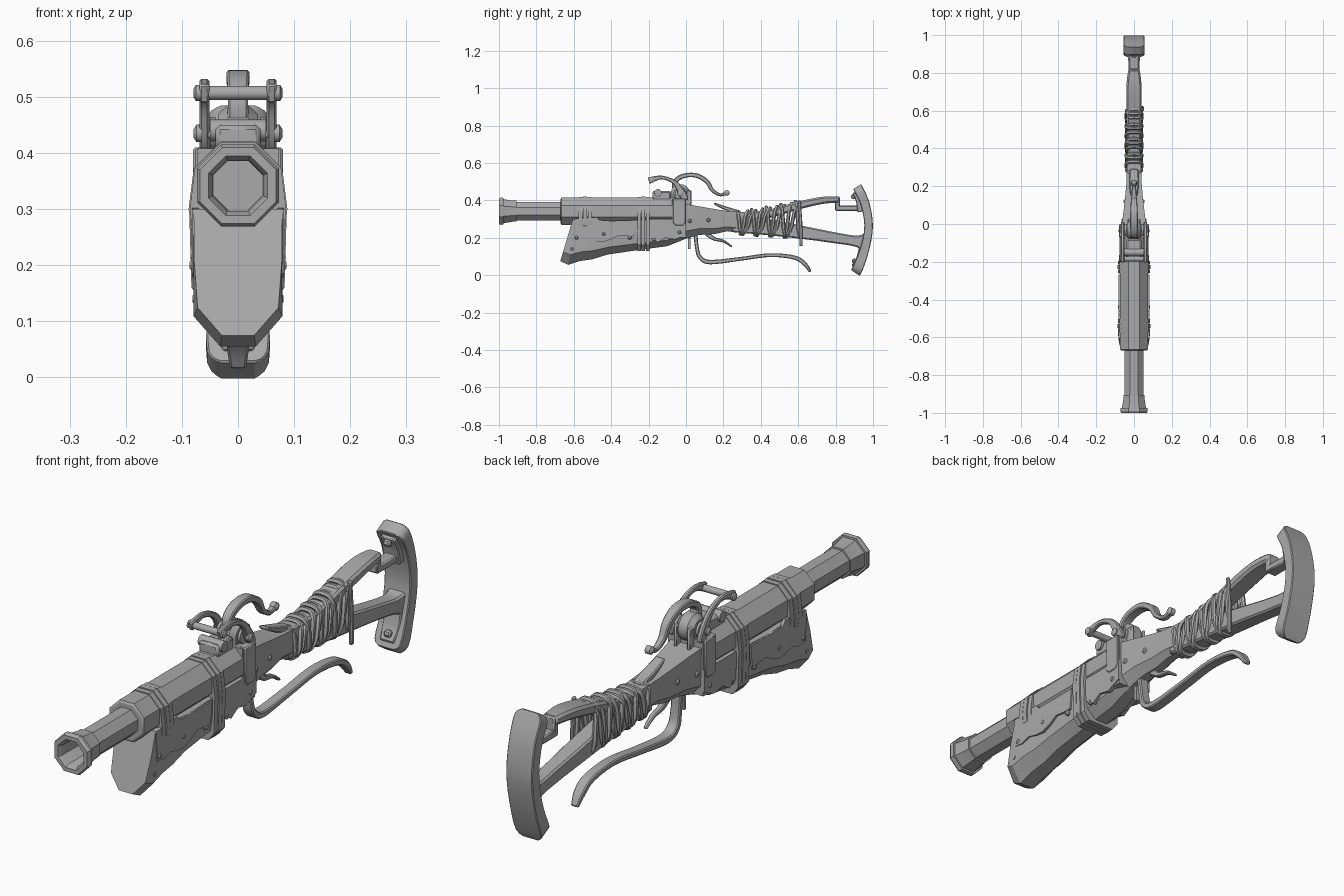
import bpy, bmesh, math, random
from mathutils import Vector

random.seed(4)
grey = bpy.data.materials.new("worn_grey")
grey.diffuse_color = (0.4, 0.4, 0.4, 1)


def finish(name, bm, bevel=0.0):
    bmesh.ops.recalc_face_normals(bm, faces=bm.faces)
    me = bpy.data.meshes.new(name)
    bm.to_mesh(me)
    bm.free()
    me.materials.append(grey)
    ob = bpy.data.objects.new(name, me)
    bpy.context.collection.objects.link(ob)
    if bevel:
        m = ob.modifiers.new("bevel", 'BEVEL')
        m.width, m.segments, m.limit_method = bevel, 1, 'ANGLE'
        m.angle_limit = math.radians(50)
    return ob


def skin(name, rings, caps=True, loop=False, bevel=0.0):
    """Join equal-length rings of points into a surface."""
    bm = bmesh.new()
    vs = [[bm.verts.new(p) for p in r] for r in rings]
    n = len(vs[0])
    pairs = list(zip(vs, vs[1:])) + ([(vs[-1], vs[0])] if loop else [])
    for a, b in pairs:
        for i in range(n):
            bm.faces.new((a[i], a[(i + 1) % n], b[(i + 1) % n], b[i]))
    if caps and not loop:
        bm.faces.new(vs[0])
        bm.faces.new(vs[-1])
    return finish(name, bm, bevel)


def smooth_path(pts, steps):
    """Catmull-Rom through tuples of any size."""
    out = []
    for i in range(len(pts) - 1):
        p = [pts[max(i - 1, 0)], pts[i], pts[i + 1], pts[min(i + 2, len(pts) - 1)]]
        for k in range(steps):
            t = k / steps
            out.append([0.5 * (2 * b + (c - a) * t + (2 * a - 5 * b + 4 * c - d) * t * t
                               + (3 * b - a - 3 * c + d) * t ** 3) for a, b, c, d in zip(*p)])
    return out + [list(pts[-1])]


def strip(name, pts, x=0.0, steps=5, bevel=0.004):
    """Bar in the side plane: points are (y, z, thickness, half_width)."""
    path = smooth_path(pts, steps) if steps > 1 else pts
    rings = []
    for i, (y, z, th, w) in enumerate(path):
        a, b = path[max(i - 1, 0)], path[min(i + 1, len(path) - 1)]
        d = Vector((b[0] - a[0], b[1] - a[1])).normalized() * th / 2
        rings.append([(x + sx * w, y - sd * d.y, z + sd * d.x)
                      for sx, sd in ((-1, -1), (1, -1), (1, 1), (-1, 1))])
    return skin(name, rings, bevel=bevel)


def box(name, x, y, z, bevel=0.0):
    return skin(name, [[(x[0], yy, z[0]), (x[1], yy, z[0]), (x[1], yy, z[1]), (x[0], yy, z[1])]
                       for yy in y], bevel=bevel)


def pin(name, prof, y, z, n=14):
    """Turned part on the x axis: prof is (x, radius)."""
    return skin(name, [[(x, y + r * math.cos(2 * math.pi * i / n), z + r * math.sin(2 * math.pi * i / n))
                        for i in range(n)] for x, r in prof])


def octagon(name, prof, z, **kw):
    """Octagonal part along y: prof is (y, apothem)."""
    k = 1 / math.cos(math.pi / 8)
    ang = [math.pi / 8 + i * math.pi / 4 for i in range(8)]
    return skin(name, [[(r * k * math.cos(a), y, z + r * k * math.sin(a)) for a in ang]
                       for y, r in prof], **kw)


def plate(name, outline, x0, x1, bevel=0.0):
    return skin(name, [[(x, y, z) for y, z in outline] for x in (x0, x1)], bevel=bevel)


# --- barrel with flared, bored muzzle, and its heavier jacket
octagon("barrel", [(-0.62, 0.05), (-0.905, 0.05), (-0.905, 0.056), (-0.925, 0.056), (-0.975, 0.064),
                   (-0.975, 0.071), (-0.99, 0.073), (-1.0, 0.068), (-1.0, 0.053), (-0.985, 0.045),
                   (-0.80, 0.044)], 0.342)
octagon("barrel_jacket", [(-0.67, 0.066), (-0.665, 0.073), (-0.04, 0.073)], 0.342)


# --- fore stock: lofted, flared and drooping at the front
def stock(name, stations):
    rings = []
    for yt, zt, yb, zb, wt, wb in stations:
        half = [(wt, 0), (wt * 0.9 + wb * 0.1, 0.4), (wb, 0.78), (wb * 0.4, 1)]
        r = [(w, yt + (yb - yt) * t, zt + (zb - zt) * t) for w, t in half]
        rings.append(r + [(-a, b, c) for a, b, c in reversed(r)])
    return skin(name, rings)


stock("fore_stock", [
    (-0.605, 0.30, -0.672, 0.075, 0.079, 0.072), (-0.59, 0.30, -0.63, 0.055, 0.079, 0.079),
    (-0.53, 0.30, -0.57, 0.075, 0.078, 0.076), (-0.47, 0.295, -0.50, 0.085, 0.076, 0.072),
    (-0.40, 0.29, -0.42, 0.11, 0.076, 0.068), (-0.25, 0.295, -0.25, 0.135, 0.076, 0.067),
    (-0.10, 0.30, -0.10, 0.155, 0.075, 0.066), (0.0, 0.30, 0.0, 0.195, 0.07, 0.06)])
# wrist behind the lock
stock("wrist", [(-0.06, 0.39, -0.06, 0.175, 0.066, 0.064), (0.0, 0.38, 0.0, 0.195, 0.064, 0.06),
                (0.07, 0.368, 0.07, 0.215, 0.055, 0.053), (0.155, 0.353, 0.155, 0.22, 0.046, 0.044),
                (0.22, 0.343, 0.22, 0.235, 0.04, 0.037), (0.32, 0.337, 0.32, 0.222, 0.037, 0.034)])

# --- ragged sheet plates, cover rails and lock plates on each side
lower = [(-0.60 + 0.04 * i, 0.195 + random.uniform(-0.02, 0.022)) for i in range(9)]
for s, side in ((-1, "left"), (1, "right")):
    plate("ragged_sheet_" + side, [(-0.605, 0.30)] + lower + [(-0.27, 0.29), (-0.46, 0.29), (-0.48, 0.31)],
          s * 0.07, s * 0.082)
    plate("rear_sheet_" + side, [(-0.19, 0.30), (-0.19, 0.20), (-0.15, 0.175), (-0.11, 0.20), (-0.06, 0.19),
                                 (0.0, 0.215), (0.0, 0.30)], s * 0.06, s * 0.077)
    plate("lock_plate_" + side, [(-0.07, 0.41), (-0.07, 0.28), (-0.055, 0.265), (-0.015, 0.265),
                                 (-0.002, 0.28), (-0.002, 0.41)], s * 0.05, s * 0.08, 0.004)
    for i, (y, z, x) in enumerate([(-0.585, 0.20, 0.08), (-0.44, 0.22, 0.079), (-0.17, 0.19, 0.073),
                                   (-0.035, 0.23, 0.075), (0.02, 0.29, 0.06), (0.12, 0.295, 0.049),
                                   (-0.3, 0.2, 0.077), (-0.61, 0.14, 0.075)]):
        pin(f"rivet_{side}_{i}", [(s * (x - 0.012), 0.011), (s * (x + 0.001), 0.011),
                                  (s * (x + 0.006), 0.006)], y, z, 8)
box("lock_block", (-0.072, 0.072), (-0.075, 0.0), (0.2, 0.408))


# --- straps around jacket and stock
def strap(name, y0, y1, zlow, grow):
    w, c, k = 0.073 + grow, 0.342, 0.0302
    half = [(k, c + w), (w, c + k), (w + 0.009, 0.30), (w + 0.005, zlow + 0.03), (w * 0.75, zlow)]
    loop = half + [(-a, b) for a, b in reversed(half)]
    skin(name, [[(a, y, b) for a, b in loop] for y in (y0, y1)])


for i, y in enumerate((-0.575, -0.55, -0.525)):
    strap(f"front_strap_{i}", y, y + 0.021, 0.235, 0.004 + 0.002 * (i % 2))
for i, y in enumerate((-0.26, -0.237, -0.214)):
    strap(f"middle_strap_{i}", y, y + 0.019, 0.13, 0.003 + 0.002 * (i % 2))

# --- pan, pivot and twin striker arms joined by a rod
box("pan", (-0.04, 0.04), (-0.18, -0.08), (0.40, 0.45), 0.008)
pin("pan_roller", [(-0.05, 0.02), (0.05, 0.02)], -0.15, 0.44)
pin("pivot_pin", [(-0.079, 0.008), (-0.074, 0.016), (-0.064, 0.016), (-0.064, 0.01), (0.064, 0.01),
                  (0.064, 0.016), (0.074, 0.016), (0.079, 0.008)], -0.03, 0.435)
pin("cross_rod", [(-0.079, 0.008), (-0.075, 0.015), (-0.066, 0.015), (-0.066, 0.013), (0.066, 0.013),
                  (0.066, 0.015), (0.075, 0.015), (0.079, 0.008)], -0.185, 0.507)
pin("hammer_hub", [(-0.036, 0.035), (-0.018, 0.052), (0.018, 0.052), (0.036, 0.035)], -0.03, 0.435)
for s, side in ((-1, "left"), (1, "right")):
    strip("striker_arm_" + side, [(-0.2, 0.505, 0.036, 0.009), (-0.13, 0.522, 0.02, 0.009),
                                  (-0.06, 0.495, 0.024, 0.009), (-0.02, 0.435, 0.04, 0.009),
                                  (0.0, 0.40, 0.03, 0.009)], s * 0.06)
    pin("hub_washer_" + side, [(s * 0.04, 0.03), (s * 0.05, 0.03)], -0.03, 0.435)
    box("hub_cheek_" + side, tuple(sorted((s * 0.022, s * 0.034))), (-0.07, 0.03), (0.37, 0.455), 0.006)

# --- S-curved hammer spur ending in a knob
strip("hammer", [(-0.04, 0.43, 0.05, 0.02), (-0.06, 0.495, 0.028, 0.018), (-0.015, 0.53, 0.024, 0.02),
                 (0.055, 0.533, 0.024, 0.02), (0.112, 0.50, 0.024, 0.017), (0.14, 0.455, 0.02, 0.014),
                 (0.18, 0.43, 0.016, 0.012), (0.213, 0.437, 0.018, 0.012)])
pin("hammer_knob", [(-0.016, 0.006), (-0.01, 0.015), (0.01, 0.015), (0.016, 0.006)], 0.218, 0.44)
strip("wrist_tang", [(0.15, 0.385, 0.01, 0.018), (0.18, 0.37, 0.016, 0.022), (0.24, 0.348, 0.022, 0.024),
                     (0.29, 0.335, 0.02, 0.02)])

# --- open skeleton butt: lower bar, upper bar, curved butt plate
strip("lower_butt_bar", [(0.25, 0.28, 0.10, 0.034), (0.45, 0.255, 0.085, 0.034), (0.65, 0.224, 0.067, 0.034),
                         (0.8, 0.199, 0.058, 0.03), (0.91, 0.182, 0.06, 0.032), (0.965, 0.175, 0.11, 0.04)],
      bevel=0.012)
strip("upper_butt_bar", [(0.25, 0.305, 0.06, 0.03), (0.43, 0.325, 0.046, 0.036), (0.6, 0.372, 0.042, 0.04),
                         (0.73, 0.4, 0.038, 0.04), (0.82, 0.404, 0.034, 0.03)], bevel=0.009)
box("upper_bar_step", (-0.025, 0.025), (0.797, 0.823), (0.345, 0.42), 0.005)
box("upper_bar_tail", (-0.025, 0.025), (0.80, 0.95), (0.343, 0.372), 0.005)
strip("upper_foot", [(0.905, 0.445, 0.03, 0.03), (0.925, 0.40, 0.035, 0.035), (0.94, 0.34, 0.045, 0.035)])
strip("lower_foot", [(0.895, 0.045, 0.025, 0.028), (0.925, 0.09, 0.03, 0.035), (0.945, 0.15, 0.04, 0.035)])
strip("butt_plate", [(0.905, 0.012, 0.055, 0.03), (0.918, 0.036, 0.056, 0.055), (0.95, 0.12, 0.05, 0.055),
                     (0.973, 0.22, 0.046, 0.055), (0.974, 0.30, 0.046, 0.055), (0.955, 0.39, 0.048, 0.055),
                     (0.925, 0.455, 0.05, 0.055), (0.915, 0.473, 0.05, 0.03)], steps=3, bevel=0.01)
for i, (y, z) in enumerate(((0.895, 0.42), (0.9, 0.075))):
    pin(f"foot_bolt_{i}", [(-0.014, 0.008), (-0.008, 0.014), (0.008, 0.014), (0.014, 0.008)], y, z, 8)


# --- cord wrapped around the stock
def cord(name, y, tilt, zlo, zhi, w, r):
    n, m, rings = 28, 6, []
    c, h = (zlo + zhi) / 2, (zhi - zlo) / 2
    sq = lambda v: math.copysign(abs(v) ** 0.6, v)
    path = [Vector((w * sq(math.cos(a)), y + tilt * math.sin(a), c + h * sq(math.sin(a))))
            for a in (2 * math.pi * i / n for i in range(n))]
    for i, p in enumerate(path):
        t = (path[(i + 1) % n] - path[i - 1]).normalized()
        out = Vector((p.x, 0, p.z - c))
        side = t.cross(out).normalized()
        up = side.cross(t)
        rings.append([p + r * (math.cos(b) * side + math.sin(b) * up)
                      for b in (2 * math.pi * k / m for k in range(m))])
    skin(name, rings, loop=True)


for i in range(13):
    y = 0.285 + 0.026 * i
    f = (y - 0.28) / 0.32
    cord(f"cord_wrap_{i}", y, (-0.012, 0.02, 0.035)[i % 3], 0.222 - 0.02 * f, 0.34 + 0.055 * f ** 1.3,
         0.039 + 0.003 * (i % 2), 0.010)
strip("loose_cord_end", [(0.605, 0.40, 0.016, 0.007), (0.613, 0.28, 0.018, 0.007), (0.615, 0.155, 0.018, 0.007)],
      x=0.045)

# --- trigger, sear pin and long loading lever
strip("trigger", [(0.11, 0.225, 0.03, 0.012), (0.15, 0.195, 0.02, 0.011), (0.2, 0.182, 0.014, 0.01),
                  (0.245, 0.152, 0.009, 0.008)])
box("sear_pin", (-0.008, 0.008), (0.01, 0.023), (0.14, 0.22))
strip("loading_lever", [(0.05, 0.225, 0.022, 0.02), (0.058, 0.15, 0.02, 0.02), (0.075, 0.095, 0.022, 0.022),
                        (0.13, 0.07, 0.024, 0.022), (0.29, 0.087, 0.02, 0.021), (0.45, 0.107, 0.02, 0.021),
                        (0.58, 0.094, 0.022, 0.021), (0.635, 0.06, 0.022, 0.02), (0.665, 0.018, 0.014, 0.014)])

# --- smooth the curved parts while keeping hard edges
for ob in bpy.context.collection.objects:
    ob.select_set(True)
    bpy.context.view_layer.objects.active = ob
bpy.ops.object.shade_smooth_by_angle(angle=math.radians(32))
